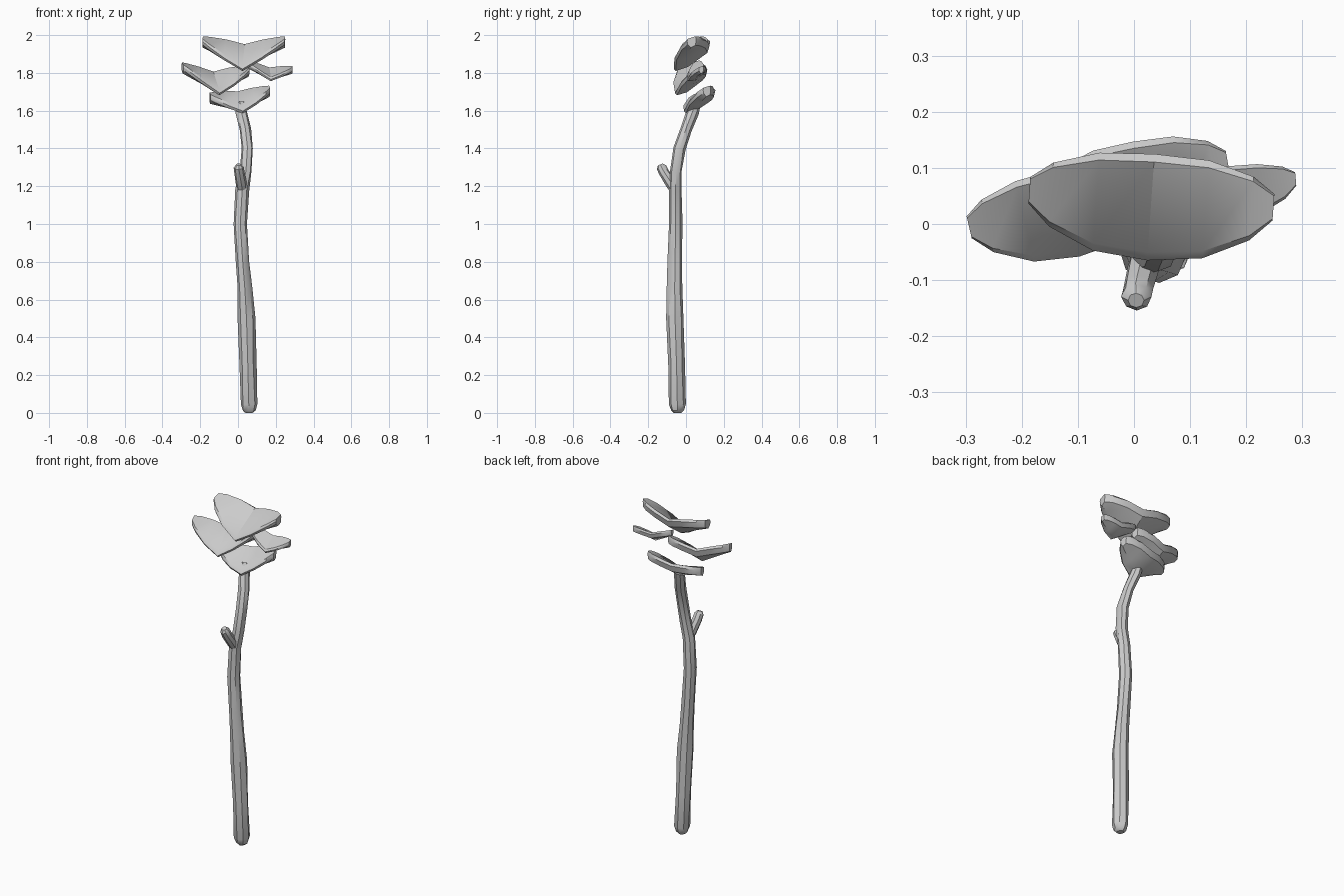
import bpy, bmesh, math, random
from mathutils import Vector

random.seed(4)
if "Cube" in bpy.data.objects:
    bpy.data.objects.remove(bpy.data.objects["Cube"], do_unlink=True)

grey = bpy.data.materials.new("plain_grey")
grey.use_nodes = True
colour = (0.6, 0.6, 0.6, 1)
grey.diffuse_color = colour
grey.node_tree.nodes["Principled BSDF"].inputs["Base Color"].default_value = colour


def loft(name, rings, angle):
    """Skin a list of equal-length point loops and close both ends."""
    bm = bmesh.new()
    loops = [[bm.verts.new(p) for p in ring] for ring in rings]
    n = len(loops[0])
    for a, b in zip(loops, loops[1:]):
        for i in range(n):
            j = (i + 1) % n
            bm.faces.new((a[i], a[j], b[j], b[i]))
    bm.faces.new(loops[0][::-1])
    bm.faces.new(loops[-1])
    bmesh.ops.recalc_face_normals(bm, faces=bm.faces)
    mesh = bpy.data.meshes.new(name)
    bm.to_mesh(mesh)
    bm.free()
    mesh.materials.append(grey)
    obj = bpy.data.objects.new(name, mesh)
    bpy.context.collection.objects.link(obj)
    bpy.ops.object.select_all(action='DESELECT')
    obj.select_set(True)
    bpy.context.view_layer.objects.active = obj
    bpy.ops.object.shade_smooth_by_angle(angle=math.radians(angle))
    return obj


def stem(name, path, sides, rough):
    """Uneven tube along (x, y, z, radius) points."""
    rings = []
    for k, (x, y, z, r) in enumerate(path):
        lo, hi = path[max(k - 1, 0)], path[min(k + 1, len(path) - 1)]
        along = Vector([hi[i] - lo[i] for i in range(3)]).normalized()
        across = Vector((0, 1, 0)).cross(along).normalized()
        other = along.cross(across)
        ring = []
        for i in range(sides):
            t = math.tau * i / sides
            s = r * (1 + random.uniform(-rough, rough))
            ring.append(Vector((x, y, z)) + s * (across * math.cos(t) + other * math.sin(t)))
        rings.append(ring)
    return loft(name, rings, 35)


# Folded leaf: thick cross-sections swept from tip to tip
STATIONS = [(-1, .25), (-.82, .6), (-.45, .92), (0, 1), (.45, .92), (.82, .6), (1, .25)]
SECTION = [(-1, 0), (-.85, .012), (.85, .012), (1, -.005), (.88, -.036), (-.2, -.04), (-.88, -.018)]


def leaf(name, x, y, z, length, width, tilt, left_rise, right_rise, turn, thick=1):
    c, s = math.cos(math.radians(turn)), math.sin(math.radians(turn))
    rings = []
    for u, w in STATIONS:
        rise = right_rise if u < 0 else left_rise
        ring = []
        for v, dz in SECTION:
            px, py = u * length, v * w * width + .015 * u * u
            height = z + rise * abs(u) + tilt * v * w * (1 - abs(u) / 2) + dz * thick
            ring.append((x + px * c - py * s, y + px * s + py * c, height))
        rings.append(ring)
    return loft(name, rings, 30)


# Trunk, bending back near the top
stem("trunk", [
    (.058, -.045, 0, .02), (.058, -.045, .012, .034), (.057, -.046, .045, .043),
    (.052, -.05, .25, .044), (.045, -.058, .5, .044), (.036, -.06, .66, .04),
    (.025, -.058, .8, .037), (.012, -.055, 1.0, .036), (.022, -.056, 1.18, .035),
    (.042, -.052, 1.28, .031), (.05, -.035, 1.4, .031), (.04, 0, 1.5, .031),
    (.018, .035, 1.59, .032), (.012, .055, 1.64, .026)], 8, .09)

# Short broken branch
stem("branch_stub", [
    (.025, -.05, 1.16, .02), (.018, -.075, 1.21, .03), (.008, -.115, 1.27, .028),
    (.004, -.13, 1.3, .026), (.004, -.136, 1.315, .014)], 8, .05)

# Leaf tiers
leaf("top_leaf", .03, .03, 1.885, .218, .095, .065, .09, .09, -4)
leaf("right_leaf", -.115, .02, 1.748, .18, .08, .055, .075, .09, 13)
leaf("left_leaf", .17, .055, 1.795, .12, .048, .03, .03, .06, 5, .7)
leaf("bottom_leaf", .012, .068, 1.648, .16, .08, .05, .067, .03, 10)
